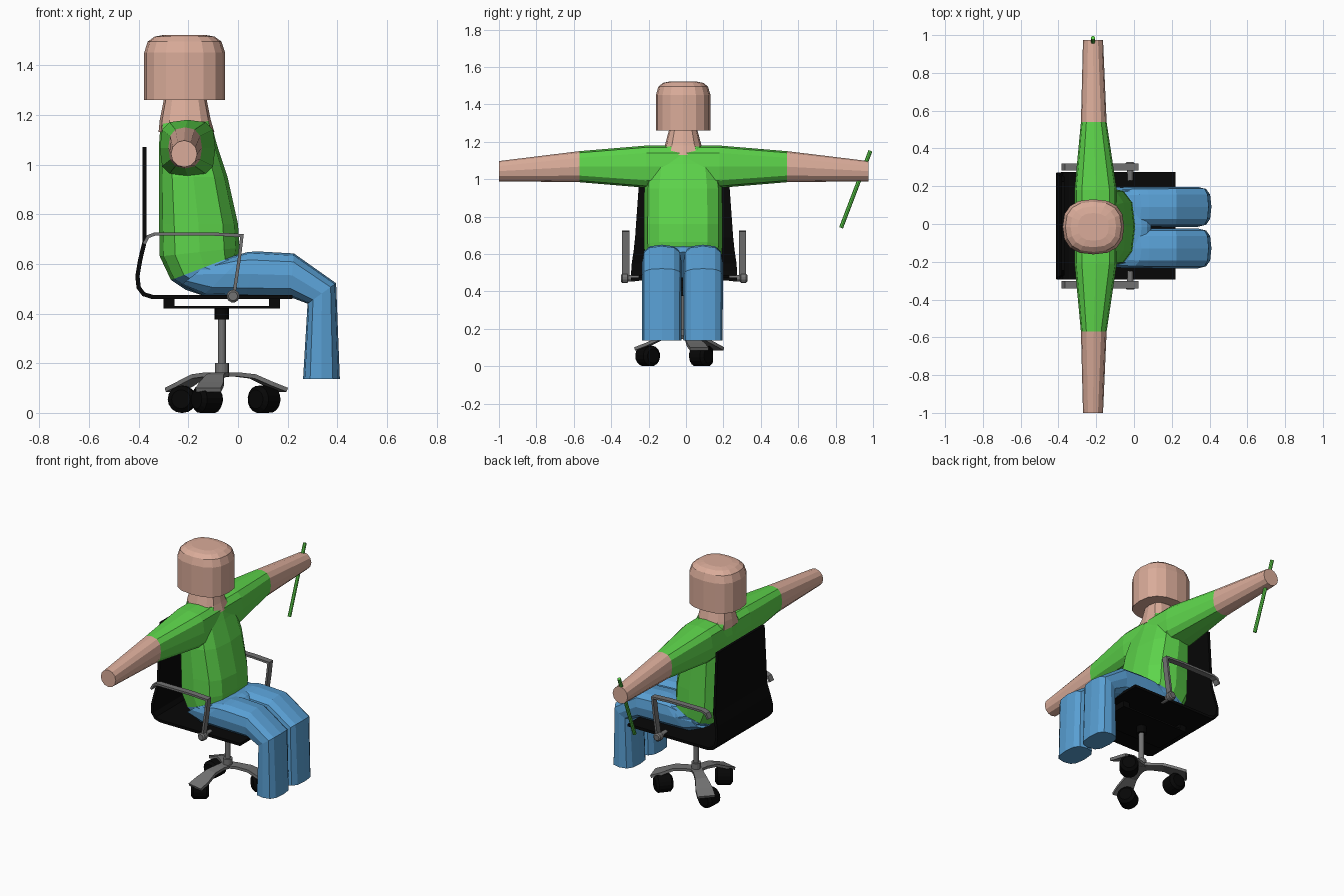
import bpy, bmesh, math
from mathutils import Vector

if "Cube" in bpy.data.objects:
    bpy.data.objects.remove(bpy.data.objects["Cube"])


def material(name, rgb):
    m = bpy.data.materials.new(name)
    m.diffuse_color = (*rgb, 1)
    m.use_nodes = True
    m.node_tree.nodes["Principled BSDF"].inputs["Base Color"].default_value = m.diffuse_color
    return m


SKIN = material("skin", (0.70, 0.41, 0.32))
GREEN = material("shirt green", (0.11, 0.66, 0.07))
BLUE = material("trouser blue", (0.10, 0.35, 0.66))
GREY = material("metal grey", (0.17, 0.17, 0.17))
BLACK = material("chair black", (0.002, 0.002, 0.002))

MID = -0.015  # sideways centre of the sitter
CHAIR = -0.01  # sideways centre of the chair
POST = -0.065


def loft(name, rings, mat):
    """Skin a list of equal-length point rings and cap both ends."""
    bm = bmesh.new()
    vs = [[bm.verts.new(p) for p in r] for r in rings]
    n = len(vs[0])
    for a, b in zip(vs, vs[1:]):
        for i in range(n):
            j = (i + 1) % n
            bm.faces.new((a[i], a[j], b[j], b[i]))
    bm.faces.new(vs[0])
    bm.faces.new(vs[-1])
    bmesh.ops.recalc_face_normals(bm, faces=bm.faces)
    me = bpy.data.meshes.new(name)
    bm.to_mesh(me)
    bm.free()
    me.materials.append(mat)
    ob = bpy.data.objects.new(name, me)
    bpy.context.collection.objects.link(ob)
    return ob


def ring(c, u, v, n=12, power=1.0):
    """Rounded ring around c with half axes u and v; power < 1 is squarer."""
    c, u, v = Vector(c), Vector(u), Vector(v)
    pts = []
    for i in range(n):
        a = 2 * math.pi * i / n
        s, t = math.cos(a), math.sin(a)
        s = math.copysign(abs(s) ** power, s) if abs(s) > 1e-6 else 0
        t = math.copysign(abs(t) ** power, t) if abs(t) > 1e-6 else 0
        pts.append(c + u * s + v * t)
    return pts


def span(back, front, hw, y=MID, n=12, power=0.7):
    """Ring between two x,z points with half width hw sideways."""
    b, f = Vector((back[0], y, back[1])), Vector((front[0], y, front[1]))
    return ring((b + f) / 2, (f - b) / 2, (0, hw, 0), n, power)


def rod(name, a, b, stops, mat, n=16):
    """Turned rod from a to b; stops are (fraction, radius)."""
    a, b = Vector(a), Vector(b)
    d = (b - a).normalized()
    u = d.orthogonal().normalized()
    v = d.cross(u)
    return loft(name, [ring(a.lerp(b, t), u * r, v * r, n) for t, r in stops], mat)


def ribbon(name, path, thick, mat, y=0.0):
    """Flat strap following (x, z, half width) points."""
    pts = [Vector((x, 0, z)) for x, z, _ in path]
    rings = []
    for i, p in enumerate(pts):
        d1 = (p - pts[i - 1]).normalized() if i else None
        d2 = (pts[i + 1] - p).normalized() if i < len(pts) - 1 else d1
        d = ((d1 or d2) + d2).normalized()
        k = thick / 2 / max(0.5, d.dot(d2))
        nrm = Vector((-d.z, 0, d.x)) * k
        w = path[i][2]
        rings.append([p + nrm * s + Vector((0, y + w * t, 0))
                      for s, t in ((1, 1), (1, -1), (-1, -1), (-1, 1))])
    return loft(name, rings, mat)


def box(name, lo, hi, mat):
    r = [[Vector((x, y, z)) for x, y in ((lo[0], lo[1]), (hi[0], lo[1]), (hi[0], hi[1]), (lo[0], hi[1]))]
         for z in (lo[2], hi[2])]
    return loft(name, r, mat)


# Head and neck
loft("head", [ring((-0.215, MID, z), (0.163 * s, 0, 0), (0, 0.146 * s, 0), 16, 0.8)
              for z, s in ((1.26, 1), (1.45, 1), (1.495, 0.91), (1.515, 0.74), (1.522, 0.5))], SKIN)
loft("neck", [span((-0.32, 1.13), (-0.095, 1.13), 0.115),
              span((-0.315, 1.18), (-0.11, 1.18), 0.098),
              span((-0.297, 1.27), (-0.128, 1.27), 0.074)], SKIN)

# Torso
loft("shirt_body", [span(b, f, w) for b, f, w in (
    ((-0.27, 0.535), (0.0, 0.638), 0.205),
    ((-0.315, 0.63), (0.006, 0.665), 0.21),
    ((-0.318, 0.76), (0.0, 0.76), 0.21),
    ((-0.318, 0.95), (-0.042, 0.95), 0.208),
    ((-0.318, 1.08), (-0.085, 1.08), 0.19),
    ((-0.312, 1.165), (-0.11, 1.175), 0.11))], GREEN)


# Sleeves across the shoulders, then bare forearms
def arm_ring(y, x, z, rx, rz, power=0.8):
    return ring((x, y, z), (rx, 0, 0), (0, 0, rz), 12, power)


CUFF = (-0.213, 1.067, 0.068, 0.083)
SHOULDER = (-0.203, 1.067, 0.112, 0.113, 0.62)
HAND = (-0.217, 1.043, 0.053, 0.054, 1.0)
loft("sleeves", [arm_ring(-0.57, *CUFF), arm_ring(-0.21, *SHOULDER),
                 arm_ring(0.18, *SHOULDER), arm_ring(0.54, *CUFF)], GREEN)
for side, y0, y1 in (("right", -0.57, -1.0), ("left", 0.54, 0.975)):
    loft(side + "_forearm", [arm_ring(y0, *CUFF), arm_ring(y1, *HAND)], SKIN)

# Thin stick held in the left hand
rod("stick", (-0.217, 0.829, 0.74), (-0.217, 0.986, 1.152), ((0, 0.011), (1, 0.011)), GREEN, 8)

# Hips and legs
loft("hips", [span(b, f, w) for b, f, w in (
    ((-0.27, 0.535), (0.0, 0.638), 0.207),
    ((-0.21, 0.495), (0.04, 0.642), 0.21),
    ((-0.14, 0.472), (0.07, 0.632), 0.208),
    ((-0.03, 0.472), (0.09, 0.61), 0.19))], BLUE)
for side, y in (("right", -0.129), ("left", 0.091)):
    loft(side + "_leg", [span(b, f, w, y) for b, f, w in (
        ((-0.23, 0.515), (-0.12, 0.6), 0.095),
        ((-0.14, 0.472), (0.04, 0.648), 0.104),
        ((0.03, 0.468), (0.08, 0.65), 0.105),
        ((0.21, 0.466), (0.225, 0.642), 0.106),
        ((0.28, 0.44), (0.395, 0.522), 0.106),
        ((0.262, 0.137), (0.41, 0.137), 0.105))], BLUE)

# Chair shell: backrest curving into the seat
ribbon("seat_and_back", [(-0.376, 1.07, 0.235), (-0.376, 0.69, 0.262), (-0.394, 0.615, 0.27),
                         (-0.405, 0.55, 0.28), (-0.40, 0.505, 0.283), (-0.38, 0.478, 0.284),
                         (-0.345, 0.467, 0.284), (0.22, 0.467, 0.284)], 0.017, BLACK, CHAIR)
# Tray and spacers below the seat
box("under_seat_plate", (-0.30, CHAIR - 0.12, 0.42), (0.17, CHAIR + 0.12, 0.431), BLACK)
for name, x in (("rear_spacer", -0.30), ("front_spacer", 0.125)):
    box(name, (x, CHAIR - 0.12, 0.428), (x + 0.045, CHAIR + 0.12, 0.462), BLACK)

# Armrests
for side, s in (("right", -1), ("left", 1)):
    y = CHAIR + 0.312 * s
    ribbon(side + "_armrest", [(-0.378, 0.68, 0.019), (-0.362, 0.71, 0.019), (-0.335, 0.72, 0.019),
                               (-0.1, 0.72, 0.019), (0.016, 0.714, 0.019), (0.005, 0.62, 0.019),
                               (-0.016, 0.48, 0.019)], 0.013, GREY, y)
    rod(side + "_armrest_pivot", (-0.02, CHAIR + 0.24 * s, 0.47), (-0.02, CHAIR + 0.338 * s, 0.47),
        ((0, 0.015), (0.6, 0.018), (0.65, 0.026), (0.92, 0.026), (1, 0.018)), GREY, 12)

# Column
for name, z0, z1, r, mat in (("column_top", 0.375, 0.425, 0.029, BLACK),
                             ("column", 0.18, 0.39, 0.016, GREY),
                             ("column_collar", 0.145, 0.2, 0.028, GREY)):
    rod(name, (POST, CHAIR, z0), (POST, CHAIR, z1), ((0, r), (1, r)), mat)

# Three spokes and their casters
for i, ang in enumerate((258, 18, 138)):
    ob = ribbon("base_spoke_%d" % (i + 1), [(-0.02, 0.155, 0.035), (0.06, 0.155, 0.03),
                                            (0.13, 0.147, 0.036), (0.2, 0.116, 0.05),
                                            (0.26, 0.093, 0.052)], 0.017, GREY)
    ob.location = (POST, CHAIR, 0)
    ob.rotation_euler.z = math.radians(ang)
for i, (x, y, ang) in enumerate(((-0.125, -0.205, 35), (0.105, 0.08, 50), (-0.225, 0.09, 85))):
    c = Vector((x, y, 0.055))
    d = Vector((math.cos(math.radians(ang)), math.sin(math.radians(ang)), 0)) * 0.052
    rod("caster_%d" % (i + 1), c - d, c + d,
        ((0, 0.038), (0.14, 0.055), (0.86, 0.055), (1, 0.038)), BLACK)
